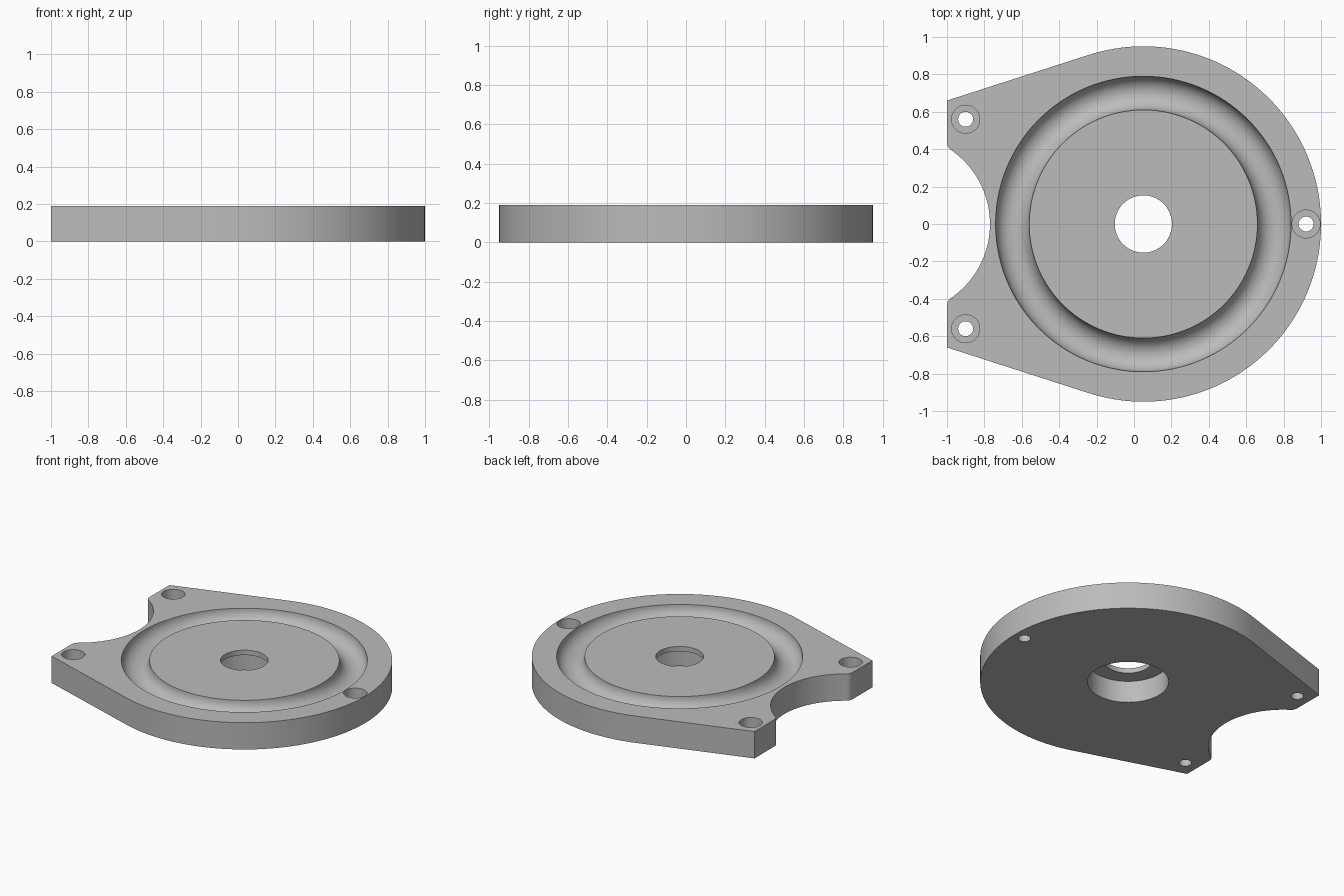
import bpy, bmesh
from math import pi, sin, cos, acos, atan2, hypot
from mathutils import Vector

if "Cube" in bpy.data.objects:
    bpy.data.objects.remove(bpy.data.objects["Cube"])

T = 0.19                 # plate thickness
CX, R = 0.05, 0.95       # disc centre and radius
NOTCH_X, NOTCH_R, FILLET = -1.25, 0.48, 0.05

grey = bpy.data.materials.new("plain grey")
grey.use_nodes = True
grey.diffuse_color = (0.5, 0.5, 0.5, 1)
grey.node_tree.nodes["Principled BSDF"].inputs["Base Color"].default_value = (0.5, 0.5, 0.5, 1)


def arc(cx, cy, r, a0, a1, n):
    return [(cx + r * cos(a0 + (a1 - a0) * i / n), cy + r * sin(a0 + (a1 - a0) * i / n))
            for i in range(n + 1)]


def to_object(name, bm):
    bmesh.ops.recalc_face_normals(bm, faces=bm.faces)
    mesh = bpy.data.meshes.new(name)
    bm.to_mesh(mesh)
    bm.free()
    mesh.materials.append(grey)
    obj = bpy.data.objects.new(name, mesh)
    bpy.context.collection.objects.link(obj)
    return obj


def lathe(name, profile, x, y, steps):
    """Revolve a closed (radius, height) profile around a vertical axis."""
    bm = bmesh.new()
    verts = [bm.verts.new((r, 0, z)) for r, z in profile]
    edges = [bm.edges.new((verts[i - 1], verts[i])) for i in range(len(verts))]
    bmesh.ops.spin(bm, geom=verts + edges, cent=(0, 0, 0), axis=(0, 0, 1),
                   angle=2 * pi, steps=steps, use_merge=False, use_duplicate=False)
    bmesh.ops.remove_doubles(bm, verts=bm.verts, dist=1e-5)
    # drop the edges left along the axis
    bmesh.ops.delete(bm, geom=[e for e in bm.edges if not e.link_faces], context='EDGES')
    bmesh.ops.translate(bm, verts=bm.verts, vec=Vector((x, y, 0)))
    obj = to_object(name, bm)
    obj.hide_render = True
    return obj


# Plate outline: upper half of disc, tangent edge, ear, rounded notch; then mirrored
ear = (-1.0, 0.66)
dx, dy = ear[0] - CX, ear[1]
tangent = atan2(dy, dx) - acos(R / hypot(dx, dy))
fillet_y = ((NOTCH_R + FILLET) ** 2 - (-1 + FILLET - NOTCH_X) ** 2) ** 0.5
notch_a = atan2(fillet_y, -1 + FILLET - NOTCH_X)
half = arc(CX, 0, R, 0, tangent, 64) + [ear]
half += arc(-1 + FILLET, fillet_y, FILLET, pi, pi + notch_a, 8)
half += arc(NOTCH_X, 0, NOTCH_R, notch_a, 0, 20)[1:]
outline = half + [(x, -y) for x, y in reversed(half[1:-1])]

bm = bmesh.new()
base = bm.faces.new([bm.verts.new((x, y, 0)) for x, y in outline])
top = bmesh.ops.extrude_face_region(bm, geom=[base])
bmesh.ops.translate(bm, vec=(0, 0, T), verts=[v for v in top["geom"] if isinstance(v, bmesh.types.BMVert)])
plate = to_object("flange_plate", bm)

# Round-bottomed ring groove
groove = arc(0.70, T, 0.09, pi, 2 * pi, 20) + [(0.79, T + 0.1), (0.61, T + 0.1)]
cutters = [lathe("groove_cutter", groove, CX, 0, 128)]

# Centre bore, wider from below
bore = [(0, -0.1), (0.26, -0.1), (0.26, 0.155), (0.153, 0.155), (0.153, T + 0.1), (0, T + 0.1)]
cutters.append(lathe("bore_cutter", bore, CX, 0, 96))

# Counterbored screw holes
screw = [(0, -0.1), (0.04, -0.1), (0.04, 0.08), (0.075, 0.08), (0.075, T + 0.1), (0, T + 0.1)]
for x, y in ((-0.9, 0.56), (-0.9, -0.56), (0.92, 0)):
    cutters.append(lathe("screw_cutter", screw, x, y, 48))

bpy.ops.object.select_all(action='DESELECT')
plate.select_set(True)
bpy.context.view_layer.objects.active = plate
for cutter in cutters:
    mod = plate.modifiers.new(cutter.name, 'BOOLEAN')
    mod.operation = 'DIFFERENCE'
    mod.solver = 'EXACT'
    mod.object = cutter
    bpy.ops.object.modifier_apply(modifier=mod.name)
    bpy.data.objects.remove(cutter)

bpy.ops.object.shade_smooth_by_angle(angle=0.5)
